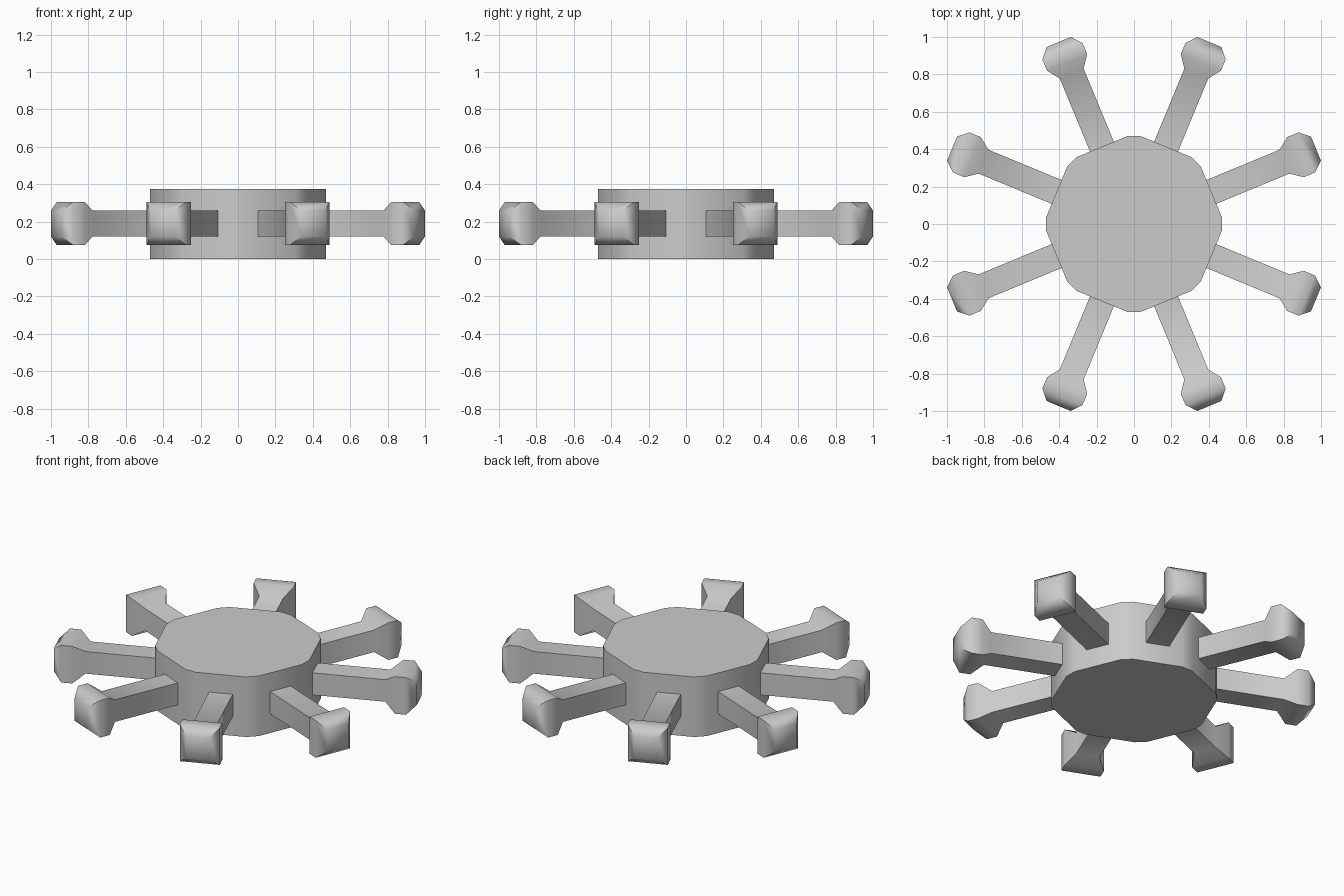
import bpy, bmesh
from math import cos, sin, radians
from mathutils import Matrix

if "Cube" in bpy.data.objects:
    bpy.data.objects.remove(bpy.data.objects["Cube"])

HEIGHT = 0.375
MID_Z = 0.19


def loft(name, rings, matrix, angle):
    """Skin a list of equal-length rings and cap both ends."""
    bm = bmesh.new()
    loops = [[bm.verts.new(p) for p in ring] for ring in rings]
    n = len(rings[0])
    for a, b in zip(loops, loops[1:]):
        for i in range(n):
            j = (i + 1) % n
            bm.faces.new((a[i], a[j], b[j], b[i]))
    bm.faces.new(loops[0][::-1])
    bm.faces.new(loops[-1])
    bmesh.ops.recalc_face_normals(bm, faces=bm.faces[:])
    bm.transform(matrix)
    mesh = bpy.data.meshes.new(name)
    bm.to_mesh(mesh)
    bm.free()
    obj = bpy.data.objects.new(name, mesh)
    bpy.context.collection.objects.link(obj)
    bpy.ops.object.select_all(action='DESELECT')
    obj.select_set(True)
    bpy.context.view_layer.objects.active = obj
    bpy.ops.object.shade_smooth_by_angle(angle=radians(angle))
    return obj


# Hub: octagonal prism with chamfered corners
angles = [radians(45 * k + s) for k in range(8) for s in (-4.4, 4.4)]
hub_rings = [[(0.471 * cos(a), 0.471 * sin(a), z) for a in angles]
             for z in (0, HEIGHT)]
loft("hub", hub_rings, Matrix.Identity(4), 40)

# Spokes: square bars flaring into knob-like handles (radius, half width)
profile = [(0.444, 0.069), (0.87, 0.069), (0.935, 0.116),
           (1.0, 0.116), (1.053, 0.07)]
spoke_rings = [[(r, -h, -h), (r, h, -h), (r, h, h), (r, -h, h)]
               for r, h in profile]
for k in range(8):
    place = (Matrix.Translation((0, 0, MID_Z))
             @ Matrix.Rotation(radians(22.5 + 45 * k), 4, 'Z'))
    loft(f"spoke_{k + 1}", spoke_rings, place, 60)
